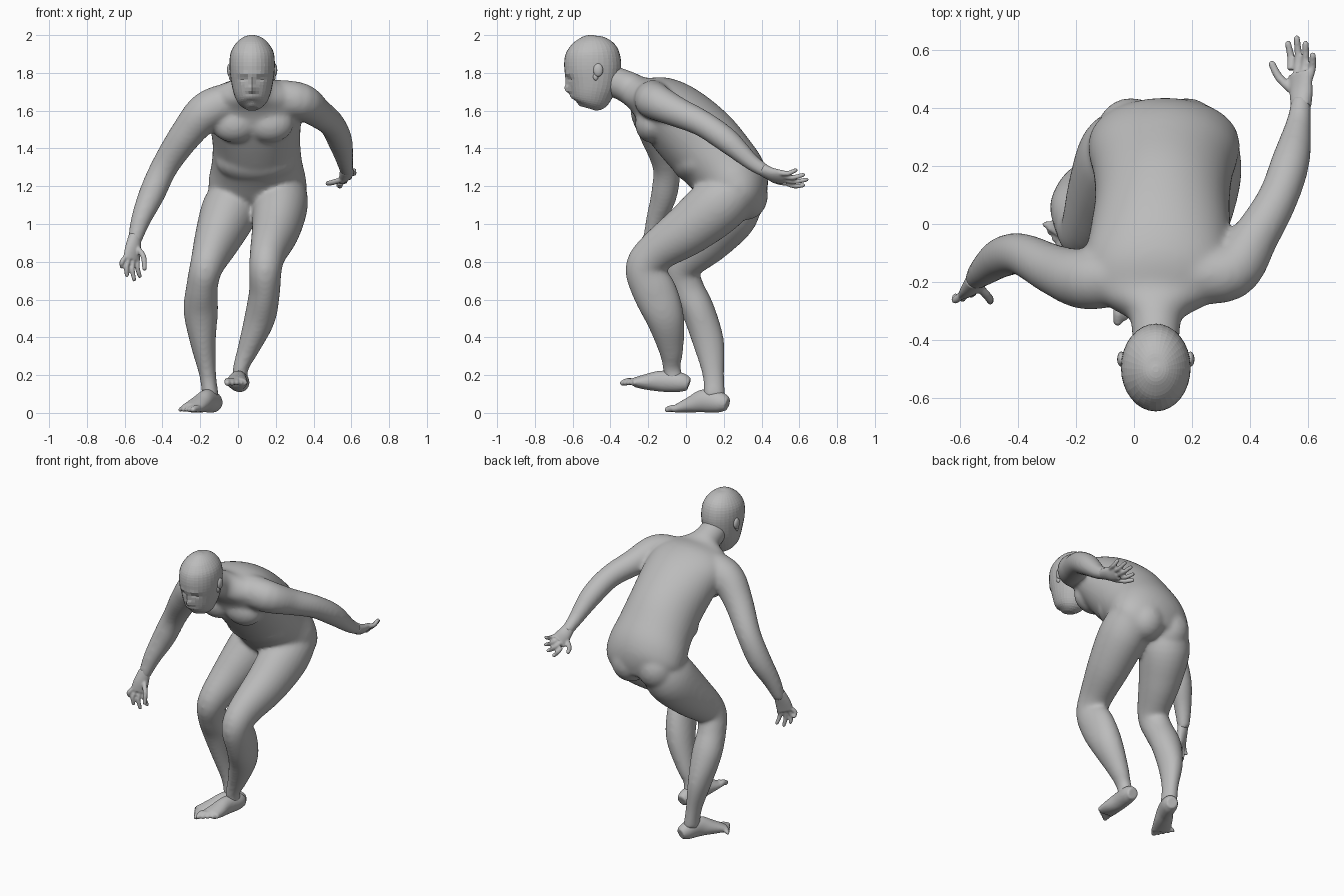
import bpy
import bmesh
import math
from mathutils import Vector, Matrix

default_cube = bpy.data.objects.get("Cube")
if default_cube:
    bpy.data.objects.remove(default_cube, do_unlink=True)

SIDE = Vector((1, 0, 0))

skin = bpy.data.materials.new("plain grey")
skin.use_nodes = True
skin.diffuse_color = (.5, .5, .5, 1)
skin.node_tree.nodes["Principled BSDF"].inputs["Base Color"].default_value = skin.diffuse_color


def spline(points, steps):
    """Catmull-Rom interpolation through tuples of any length."""
    vectors = [Vector(p) for p in points]
    padded = [vectors[0]] + vectors + [vectors[-1]]
    result = []
    for a, b, c, d in zip(padded, padded[1:], padded[2:], padded[3:]):
        for step in range(steps):
            t = step / steps
            result.append(b + (c - a) * (t / 2)
                          + (a * 2 - b * 5 + c * 4 - d) * (t * t / 2)
                          + (b * 3 - a - c * 3 + d) * (t ** 3 / 2))
    result.append(vectors[-1])
    return result


def loft(bm, points, side=SIDE, steps=5, sides=24):
    """Closed tube of ellipses; each point is x, y, z, half width, half depth."""
    points = [tuple(p) if len(p) > 4 else (*p, p[-1]) for p in points]
    path = spline(points, steps)
    centres = [Vector(p[:3]) for p in path]
    rings = []
    for i, (centre, point) in enumerate(zip(centres, path)):
        after, before = centres[min(i + 1, len(path) - 1)], centres[max(i - 1, 0)]
        tangent = (after - before).normalized()
        across = (side - tangent * side.dot(tangent)).normalized()
        depth = tangent.cross(across)
        angles = [math.tau * k / sides for k in range(sides)]
        rings.append([bm.verts.new(centre + across * (math.cos(a) * point[3])
                                   + depth * (math.sin(a) * point[4])) for a in angles])
    for low, high in zip(rings, rings[1:]):
        for k in range(sides):
            n = (k + 1) % sides
            bm.faces.new((low[k], low[n], high[n], high[k]))
    bm.faces.new(rings[0][::-1])
    bm.faces.new(rings[-1])


def ball(bm, centre, radii):
    matrix = Matrix.Translation(centre) @ Matrix.Diagonal((*radii, 1))
    bmesh.ops.create_uvsphere(bm, u_segments=20, v_segments=12, radius=1, matrix=matrix)


def digit(bm, base, tip, radius, bend):
    """Finger or toe with a slightly bent middle and a rounded tip."""
    base, tip = Vector(base), Vector(tip)
    middle = base.lerp(tip, .5) + Vector(bend)
    loft(bm, [(*base, radius), (*middle, radius), (*tip, radius * .85)], steps=3, sides=10)
    ball(bm, tip, [radius * .85] * 3)


def finish(name, bm):
    bmesh.ops.recalc_face_normals(bm, faces=bm.faces)
    mesh = bpy.data.meshes.new(name)
    bm.to_mesh(mesh)
    bm.free()
    mesh.materials.append(skin)
    obj = bpy.data.objects.new(name, mesh)
    bpy.context.collection.objects.link(obj)
    return obj


def blend(obj, voxel, iterations):
    """Fuse overlapping volumes into one smooth skin."""
    remesh = obj.modifiers.new("blend parts", 'REMESH')
    remesh.mode = 'VOXEL'
    remesh.voxel_size = voxel
    remesh.use_smooth_shade = True
    relax = obj.modifiers.new("relax", 'SMOOTH')
    relax.factor = .5
    relax.iterations = iterations


body = bmesh.new()

# Torso, bent forward, from pelvis to neck
loft(body, [
    (.1, .33, 1.07, .17, .09),
    (.105, .295, 1.15, .25, .155),
    (.102, .25, 1.23, .258, .19),
    (.1, .18, 1.32, .24, .2),
    (.097, .075, 1.435, .232, .207),
    (.09, -.055, 1.56, .245, .19),
    (.08, -.16, 1.64, .25, .155),
    (.075, -.25, 1.69, .2, .095),
    (.075, -.31, 1.725, .1, .085),
    (.075, -.37, 1.75, .083, .082),
    (.075, -.45, 1.78, .08, .08)], sides=40)

# Chest, belly and seat muscles
for x in (-.02, .17):
    ball(body, (x, -.185, 1.53), (.125, .085, .1))
    ball(body, (x + .01, .315, 1.15), (.12, .12, .13))
ball(body, (.095, .07, 1.33), (.215, .15, .12))

# Right leg, carrying the weight
loft(body, [
    (.0, .27, 1.18, .13),
    (-.045, .23, 1.07, .15, .16),
    (-.105, .115, .93, .125, .14),
    (-.165, -.02, .78, .09, .1),
    (-.19, .0, .67, .084, .092),
    (-.197, .065, .54, .092, .088),
    (-.185, .12, .37, .068, .083),
    (-.16, .145, .2, .045, .058),
    (-.145, .15, .08, .045, .06)])

# Left leg, lifted forward
loft(body, [
    (.23, .28, 1.19, .13),
    (.225, .17, 1.1, .145, .155),
    (.2, .01, .97, .128, .138),
    (.16, -.16, .85, .098, .108),
    (.145, -.22, .76, .087, .102),
    (.14, -.165, .64, .082, .117),
    (.115, -.11, .5, .082, .102),
    (.055, -.08, .34, .058, .068),
    (.015, -.075, .24, .042, .048),
    (.01, -.06, .16, .042, .055)])

# Right arm, hanging out and down
loft(body, [
    (-.02, -.17, 1.655, .1),
    (-.16, -.19, 1.6, .105),
    (-.27, -.16, 1.48, .088),
    (-.385, -.105, 1.31, .073),
    (-.455, -.115, 1.16, .07),
    (-.515, -.16, 1.02, .053),
    (-.55, -.195, .9, .036)])

# Left arm, swung back
loft(body, [
    (.18, -.17, 1.665, .1),
    (.33, -.165, 1.65, .098),
    (.42, -.04, 1.59, .08),
    (.495, .09, 1.53, .07),
    (.54, .22, 1.44, .066),
    (.567, .35, 1.325, .044),
    (.575, .43, 1.275, .035)], side=Vector((0, 0, 1)))
blend(finish("body", body), .011, 16)

# Right hand
hand = bmesh.new()
loft(hand, [(-.545, -.19, .94, .034, .032), (-.556, -.215, .87, .046, .028),
            (-.565, -.23, .81, .05, .02)], side=Vector((.8, .5, 0)))
for i, tip in enumerate([(-.615, -.25, .775), (-.588, -.25, .73),
                         (-.55, -.235, .707), (-.52, -.205, .725)]):
    digit(hand, (-.6 + i * .023, -.25 + i * .014, .82), tip, .0135, (-.008, -.012, 0))
digit(hand, (-.53, -.22, .87), (-.495, -.265, .765), .015, (.012, -.01, .01))
blend(finish("right_hand", hand), .006, 3)

# Left hand
hand = bmesh.new()
loft(hand, [(.575, .4, 1.29, .036, .032), (.575, .46, 1.26, .046, .028),
            (.57, .52, 1.245, .05, .02)], side=Vector((.6, -.3, .6)))
for i, tip in enumerate([(.53, .62, 1.205), (.56, .638, 1.235),
                         (.59, .62, 1.26), (.615, .58, 1.285)]):
    digit(hand, (.54 + i * .021, .53 - i * .01, 1.216 + i * .018), tip, .0135, (.005, 0, -.01))
digit(hand, (.55, .455, 1.235), (.475, .55, 1.215), .015, (-.012, 0, -.005))
blend(finish("left_hand", hand), .006, 3)

# Right foot, flat on the ground
right_foot = bmesh.new()
loft(right_foot, [(-.115, .22, .045, .034, .035), (-.13, .18, .056, .048, .055),
                  (-.165, .1, .064, .048, .062), (-.205, .03, .045, .056, .044),
                  (-.25, -.045, .024, .06, .023)])
# Left foot, toes raised
left_foot = bmesh.new()
loft(left_foot, [(.02, .015, .148, .034, .035), (.015, -.03, .162, .046, .052),
                 (.0, -.13, .168, .048, .056), (-.005, -.21, .164, .056, .042),
                 (-.012, -.275, .162, .06, .025)])
# Toes, from the big toe outwards
for i in range(5):
    size = .019 - i * .0015
    digit(right_foot, (-.207 - i * .02, -.05 + i * .012, .02),
          (-.237 - i * .017, -.098 + i * .024, .017), size, (0, 0, .006))
    digit(left_foot, (-.052 + i * .021, -.275 + i * .006, .162),
          (-.056 + i * .024, -.335 + i * .016, .158), size, (0, 0, .008))
blend(finish("right_foot", right_foot), .007, 4)
blend(finish("left_foot", left_foot), .007, 4)

# Head: stacked ellipses from chin to crown, with modelled face
head = bmesh.new()
MIDDLE = .075
loft(head, [
    (MIDDLE, -.515, 1.612, .035, .04),
    (MIDDLE, -.507, 1.64, .073, .088),
    (MIDDLE, -.5, 1.69, .097, .115),
    (MIDDLE, -.492, 1.76, .112, .138),
    (MIDDLE, -.494, 1.84, .12, .151),
    (MIDDLE, -.495, 1.91, .113, .14),
    (MIDDLE, -.498, 1.96, .083, .105),
    (MIDDLE, -.5, 1.99, .045, .055),
    (MIDDLE, -.5, 2.0, .01, .01)], steps=4, sides=32)

# Each bump: sideways offset, height, width, tallness, push forward
bumps = [(0, 1.712, .02, .02, .027), (0, 1.75, .014, .03, .012),
         (.042, 1.768, .022, .013, -.011), (.04, 1.795, .03, .012, .005),
         (0, 1.672, .03, .009, .008), (0, 1.655, .03, .007, -.003),
         (0, 1.628, .03, .016, .01)]
for vert in head.verts:
    if vert.co.y < -.52:
        offset = abs(vert.co.x - MIDDLE)
        height = vert.co.z
        for x, z, wide, tall, push in bumps:
            vert.co.y -= push * math.exp(-((offset - x) / wide) ** 2 - ((height - z) / tall) ** 2)
finish("head", head)

# Ears: rim and lobe on each side
for label, sign in (("left", 1), ("right", -1)):
    ear = bmesh.new()
    ball(ear, (MIDDLE + sign * .119, -.465, 1.815), (.014, .026, .035))
    ball(ear, (MIDDLE + sign * .114, -.478, 1.78), (.01, .014, .02))
    finish(label + "_ear", ear).data.shade_smooth()
